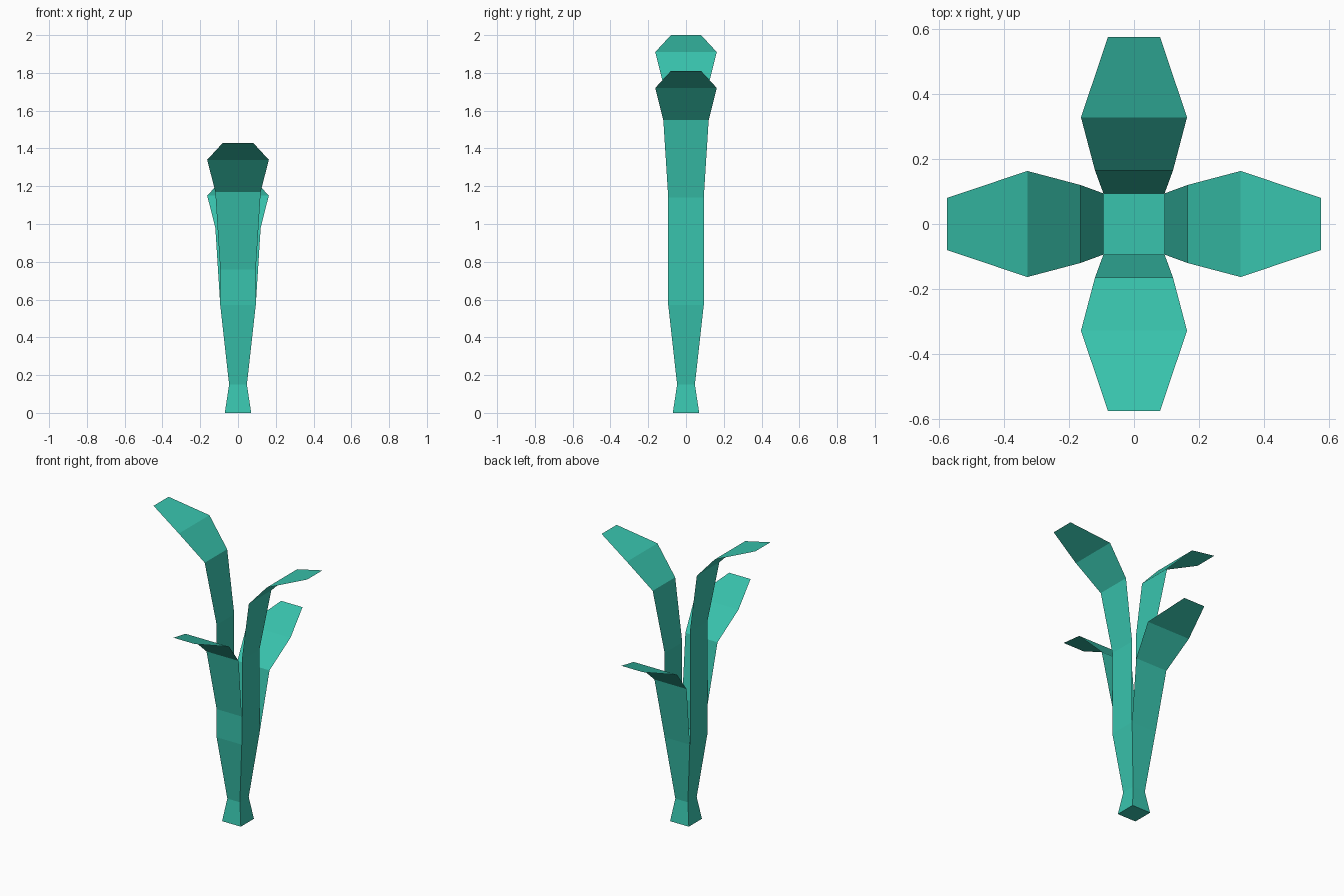
import bpy, bmesh, math
from mathutils import Matrix

if "Cube" in bpy.data.objects:
    bpy.data.objects.remove(bpy.data.objects["Cube"])

mat = bpy.data.materials.new("leaf_green")
mat.diffuse_color = (0.04, 0.55, 0.42, 1)
mat.use_nodes = True
mat.node_tree.nodes["Principled BSDF"].inputs["Base Color"].default_value = mat.diffuse_color


def make_object(name, bm):
    mesh = bpy.data.meshes.new(name)
    bm.to_mesh(mesh)
    bm.free()
    mesh.materials.append(mat)
    obj = bpy.data.objects.new(name, mesh)
    bpy.context.collection.objects.link(obj)
    return obj


# Square stem: flared foot, narrow neck, wide closed crown
CROWN = 0.57
bm = bmesh.new()
rings = [[bm.verts.new((sx * r, sy * r, z))
          for sx, sy in ((-1, -1), (1, -1), (1, 1), (-1, 1))]
         for r, z in ((0.07, 0), (0.047, 0.15), (0.094, CROWN))]
for low, high in zip(rings, rings[1:]):
    for i in range(4):
        j = (i + 1) % 4
        bm.faces.new((low[i], low[j], high[j], high[i]))
bm.faces.new(rings[0][::-1])
bm.faces.new(rings[-1])
make_object("stem", bm)

# Leaf profile: outward distance, half width, height above the straight stalk
BLADE = ((0.094, 0.094, 0), (0.165, 0.12, 0.41),
         (0.328, 0.163, 0.58), (0.575, 0.08, 0.67))


def leaf(name, stalk, angle):
    """Thin leaf leaning toward -y, turned around z by angle."""
    profile = [(o, w, CROWN + stalk + z) for o, w, z in BLADE]
    if stalk:
        profile.insert(0, (0.094, 0.094, CROWN))
    bm = bmesh.new()
    rows = [(bm.verts.new((-w, -o, z)), bm.verts.new((w, -o, z)))
            for o, w, z in profile]
    for a, b in zip(rows, rows[1:]):
        bm.faces.new((a[0], a[1], b[1], b[0]))
    bm.transform(Matrix.Rotation(math.radians(angle), 4, 'Z'))
    make_object(name, bm)


# Four leaves with stalks of different lengths
leaf("front_leaf", 0.19, 0)
leaf("right_leaf", 0.57, 90)
leaf("back_leaf", 0, 180)
leaf("left_leaf", 0.76, 270)
